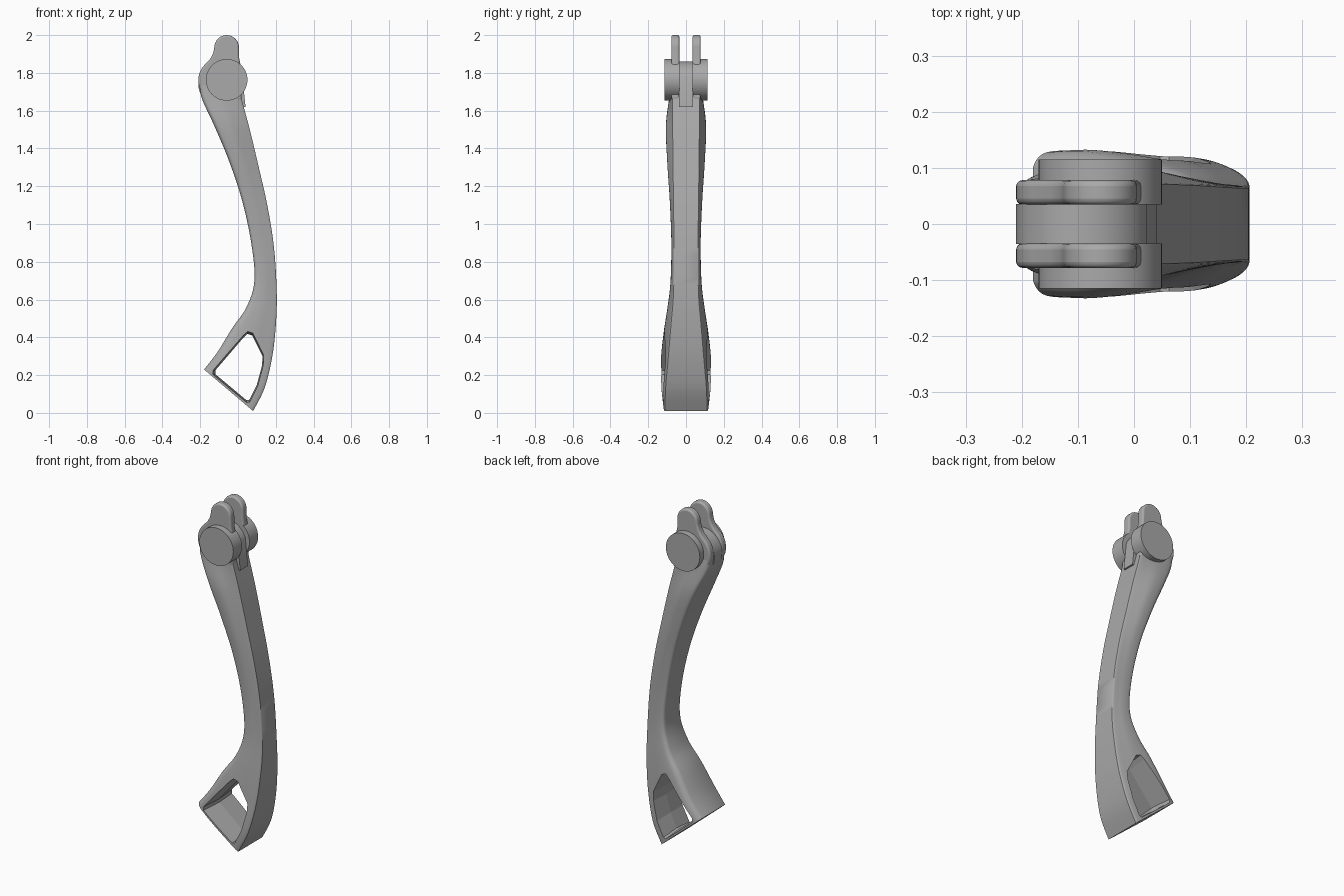
import bpy
import bmesh
import math
from mathutils import Vector

if "Cube" in bpy.data.objects:
    bpy.data.objects.remove(bpy.data.objects["Cube"], do_unlink=True)

grey = bpy.data.materials.new("satin grey")
grey.use_nodes = True
colour = (0.4, 0.4, 0.4, 1)
grey.diffuse_color = colour
grey.node_tree.nodes["Principled BSDF"].inputs["Base Color"].default_value = colour


def finish(name, rings, close=True):
    """Skin a list of equal rings into a capped object."""
    bm = bmesh.new()
    loops = [[bm.verts.new(p) for p in ring] for ring in rings]
    count = len(loops[0])
    for a, b in zip(loops, loops[1:]):
        for i in range(count):
            j = (i + 1) % count
            bm.faces.new((a[i], a[j], b[j], b[i]))
    bm.faces.new(loops[0])
    bm.faces.new(loops[-1][::-1])
    bmesh.ops.recalc_face_normals(bm, faces=bm.faces)
    mesh = bpy.data.meshes.new(name)
    bm.to_mesh(mesh)
    bm.free()
    mesh.materials.append(grey)
    obj = bpy.data.objects.new(name, mesh)
    bpy.context.collection.objects.link(obj)
    return obj


def smooth(obj, angle=35):
    bpy.ops.object.select_all(action="DESELECT")
    obj.select_set(True)
    bpy.context.view_layer.objects.active = obj
    bpy.ops.object.shade_smooth_by_angle(angle=math.radians(angle))


def spline(points, steps, closed=False):
    """Catmull-Rom curve through points of any dimension."""
    n = len(points)
    at = (lambda i: points[i % n]) if closed else (lambda i: points[min(max(i, 0), n - 1)])
    out = []
    for i in range(n if closed else n - 1):
        for k in range(steps):
            t = k / steps
            out.append([b + t / 2 * (c - a + t * (2 * a - 5 * b + 4 * c - d + t * (3 * (b - c) + d - a)))
                        for a, b, c, d in zip(at(i - 1), at(i), at(i + 1), at(i + 2))])
    if not closed:
        out.append(list(points[-1]))
    return out


def arc(cx, cz, r, start, end, steps=16):
    angles = [math.radians(start + (end - start) * i / steps) for i in range(steps + 1)]
    return [(cx + r * math.cos(a), cz + r * math.sin(a)) for a in angles]


def slab(name, outline, y0, y1):
    return finish(name, [[(x, y, z) for x, z in outline] for y in (y0, y1)])


# Curved arm: inner edge, outer edge, side half-width, outer face half-width
stations = [
    (-.205, 1.74, .01, 1.70, .08, .078),
    (-.19, 1.66, .025, 1.64, .09, .076),
    (-.13, 1.53, .065, 1.49, .105, .075),
    (-.05, 1.34, .11, 1.30, .098, .073),
    (.02, 1.13, .155, 1.10, .085, .07),
    (.07, .90, .19, .88, .077, .068),
    (.087, .70, .205, .64, .082, .07),
    (.045, .56, .20, .46, .10, .085),
    (-.03, .45, .18, .29, .118, .10),
    (-.11, .32, .14, .13, .132, .115),
    (-.18, .23, .08, .01, .13, .118),
]
rings = []
for lx, lz, rx, rz, w, s in spline(stations, 6):
    side = spline([(0, w * .78), (.04, w * .92), (.14, w), (.45, w), (.72, (w + s) / 2), (.95, s), (1, s * .94)], 3)
    ring = [(lx + (rx - lx) * u, y, lz + (rz - lz) * u) for u, y in side]
    ring += [(x, -y, z) for x, y, z in reversed(ring)]
    rings.append(ring)
arm = finish("curved_arm", rings)

# Tapered window through the foot
window = [(.05, .418), (.075, .41), (.13, .30), (.127, .25), (.10, .15),
          (.06, .07), (.045, .067), (-.12, .205), (-.12, .225), (.03, .40)]
middle = Vector((.03, .23))
tunnel = []
for y, grow in ((-.2, 1.12), (0, 1), (.2, 1.12)):
    tunnel.append([(middle.x + (x - middle.x) * grow, y, middle.y + (z - middle.y) * grow) for x, z in window])
cutter = finish("window_cutter", tunnel)
cutter.hide_render = True
cutter.hide_viewport = True
cut = arm.modifiers.new("window", "BOOLEAN")
cut.object = cutter
cut.solver = "EXACT"
smooth(arm)

# Rounded core between the lugs
core = slab("hub_core", arc(-.09, 1.74, .12, 200, 20, 32) + [(.04, 1.62), (-.15, 1.60)], -.036, .036)
smooth(core)

# Lug outline: hub curve, concave neck and round tip
lug = arc(-.09, 1.76, .12, 215, 140) + [(-.15, 1.87), (-.133, 1.9), (-.127, 1.925)]
lug += arc(-.06, 1.935, .065, 175, 0) + [(.006, 1.88), (.012, 1.85), (.02, 1.66), (-.09, 1.62)]

for side, word in ((-1, "right"), (1, "left")):
    plate = slab(word + "_lug", lug, side * .035, side * .078)
    bevel = plate.modifiers.new("soft edges", "BEVEL")
    bevel.width = .01
    bevel.segments = 3
    smooth(plate)
    # Pivot cap
    cap = slab(word + "_pivot_cap", arc(-.06, 1.763, .11, 0, 352.5, 47), side * .035, side * .115)
    smooth(cap)
